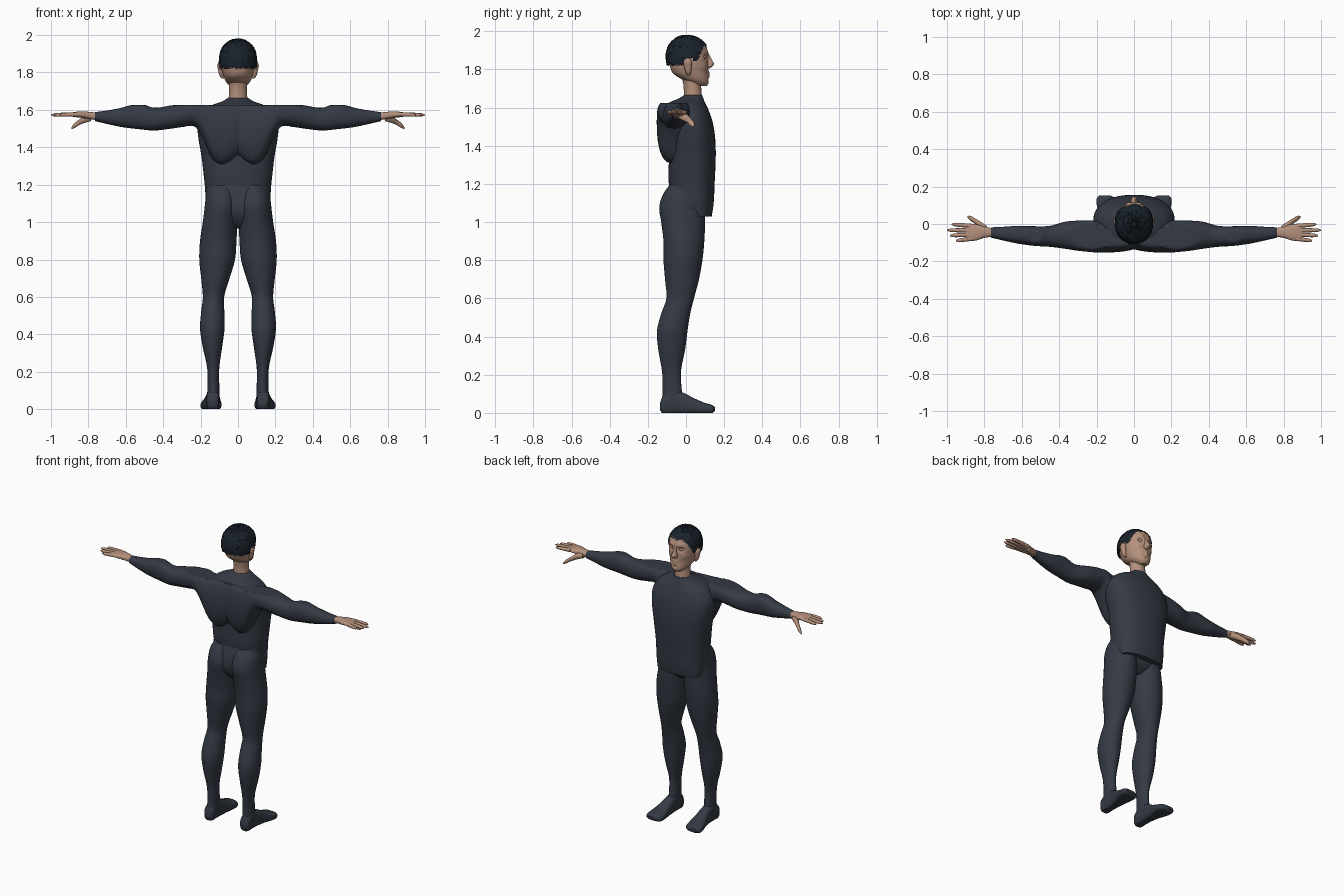
import bpy, bmesh, math, random
from mathutils import Vector
random.seed(3)


def material(name, rgb):
    m = bpy.data.materials.new(name)
    m.diffuse_color = (*rgb, 1)
    return m


SUIT = material("slate suit", (0.034, 0.042, 0.058))
SKIN = material("skin", (0.46, 0.28, 0.20))
HAIR = material("dark hair", (0.010, 0.016, 0.024))


def smooth_keys(keys, t):
    """Interpolate extents between profile keys with smooth tangents."""
    i = 0
    while i < len(keys) - 2 and t > keys[i + 1][0]:
        i += 1
    p, q = keys[i], keys[i + 1]
    o, r = keys[max(i - 1, 0)], keys[min(i + 2, len(keys) - 1)]
    h = q[0] - p[0]
    u = (t - p[0]) / h
    out = []
    for k in range(1, 5):
        m0 = (q[k] - o[k]) / (q[0] - o[0]) * h
        m1 = (r[k] - p[k]) / (r[0] - p[0]) * h
        out.append((2*u**3 - 3*u*u + 1) * p[k] + (u**3 - 2*u*u + u) * m0
                   + (3*u*u - 2*u**3) * q[k] + (u**3 - u*u) * m1)
    return out


def loft(name, mat, axis, keys, power=2.0, sides=40, steps=6, mirror=False, shape=None, drop=None):
    """Loft rounded sections along an axis. Key: position, min/max of the other two axes."""
    keys = sorted(keys)
    ts = []
    for p, q in zip(keys, keys[1:]):
        ts += [p[0] + (q[0] - p[0]) * j / steps for j in range(steps)]
    ts.append(keys[-1][0])
    bm = bmesh.new()
    rings = []
    for t in ts:
        a0, a1, b0, b1 = smooth_keys(keys, t)
        ring = []
        for s in range(sides):
            ang = 2 * math.pi * s / sides
            c, d = math.cos(ang), math.sin(ang)
            a = (a0 + a1) / 2 + (a1 - a0) / 2 * math.copysign(abs(c) ** (2 / power), c)
            b = (b0 + b1) / 2 + (b1 - b0) / 2 * math.copysign(abs(d) ** (2 / power), d)
            co = {"x": (t, a, b), "y": (a, t, b), "z": (a, b, t)}[axis]
            co = Vector(co)
            ring.append(bm.verts.new(shape(co) if shape else co))
        rings.append(ring)
    for r0, r1 in zip(rings, rings[1:]):
        for s in range(sides):
            bm.faces.new((r0[s], r0[(s + 1) % sides], r1[(s + 1) % sides], r1[s]))
    bm.faces.new(rings[0])
    bm.faces.new(rings[-1])
    bmesh.ops.recalc_face_normals(bm, faces=bm.faces)
    if drop:
        gone = [f for f in bm.faces if drop(f.calc_center_median())]
        bmesh.ops.delete(bm, geom=gone, context="FACES")
    me = bpy.data.meshes.new(name)
    bm.to_mesh(me)
    bm.free()
    ob = bpy.data.objects.new(name, me)
    bpy.context.collection.objects.link(ob)
    me.materials.append(mat)
    if mirror:
        ob.modifiers.new("mirror", "MIRROR").use_clip = False
    bpy.context.view_layer.objects.active = ob
    ob.select_set(True)
    bpy.ops.object.shade_smooth_by_angle(angle=math.radians(45))
    ob.select_set(False)
    return ob


def bump(co, x, y, z, r, push):
    """Push points near a spot along y, symmetric in x."""
    d = (Vector((abs(co.x), co.y, co.z)) - Vector((x, y, z))).length / r
    return push * max(0, 1 - d * d) ** 2


# Torso front shell with a hem that is cut low at the front
loft("torso", SUIT, "z", [
    (1.03, -.155, .155, .0, .135), (1.10, -.17, .17, -.06, .145), (1.2, -.178, .178, -.09, .15),
    (1.35, -.195, .195, -.09, .156), (1.45, -.212, .212, -.10, .152), (1.53, -.215, .215, -.11, .138),
    (1.59, -.185, .185, -.11, .117), (1.625, -.14, .14, -.09, .10), (1.645, -.085, .085, -.045, .092),
    (1.665, -.052, .052, -.01, .085)], power=2.35, sides=56)

# Upper back, shoulder and arm, flattened along the top
flat_top = lambda co: Vector((co.x, co.y, min(co.z, 1.625)))
loft("back_and_arm", SUIT, "x", [
    (0, -.135, -.02, 1.36, 1.64), (.045, -.145, -.01, 1.325, 1.645), (.09, -.15, -.005, 1.31, 1.65),
    (.14, -.153, .01, 1.345, 1.65), (.19, -.153, .018, 1.45, 1.65), (.23, -.15, .02, 1.51, 1.65),
    (.30, -.143, .018, 1.508, 1.64), (.37, -.132, .012, 1.498, 1.622), (.45, -.122, -.01, 1.49, 1.612),
    (.53, -.117, -.012, 1.497, 1.636), (.62, -.105, -.01, 1.508, 1.612), (.70, -.088, -.015, 1.525, 1.597),
    (.765, -.073, -.018, 1.54, 1.588)], power=2.2, shape=flat_top, mirror=True)

# Pelvis between the waist and the crotch
loft("pelvis", SUIT, "z", [
    (.965, -.05, .05, -.05, .045), (1.0, -.13, .13, -.09, .085), (1.06, -.175, .175, -.115, .105),
    (1.13, -.172, .172, -.108, .11), (1.2, -.165, .165, -.088, .10)], power=2.3)

# Legs with buttocks
loft("leg", SUIT, "z", [
    (1.195, .02, .14, -.085, .07), (1.15, .005, .168, -.118, .09), (1.08, .0, .178, -.14, .10),
    (1.0, .003, .188, -.13, .10), (.9, .008, .203, -.118, .096), (.8, .016, .207, -.118, .086),
    (.7, .045, .197, -.11, .068), (.6, .074, .188, -.103, .042), (.52, .073, .197, -.13, .022),
    (.43, .072, .203, -.152, .008), (.33, .085, .188, -.145, -.005), (.22, .10, .165, -.126, -.026),
    (.12, .10, .163, -.122, -.022), (.05, .10, .168, -.128, -.01)], mirror=True)

# Feet with flat soles
loft("foot", SUIT, "y", [
    (-.136, .115, .155, .015, .05), (-.122, .102, .166, -.006, .09), (-.07, .10, .168, -.008, .115),
    (-.02, .098, .17, -.008, .108), (.04, .093, .182, -.008, .078), (.10, .088, .199, -.008, .052),
    (.135, .095, .2, -.004, .042), (.152, .125, .185, .01, .03)], power=2.6,
    shape=lambda co: Vector((co.x, co.y, max(co.z, 0))), mirror=True)

# Hands
loft("palm", SKIN, "x", [
    (.755, -.068, -.022, 1.545, 1.585), (.80, -.074, -.015, 1.552, 1.59), (.84, -.087, -.002, 1.558, 1.592),
    (.88, -.091, .0, 1.563, 1.588), (.9, -.088, -.004, 1.567, 1.584)], power=2.5, mirror=True)
for name, y0, y1, tip in (("index", -.010, -.002, .975), ("middle", -.034, -.033, 1.0),
                          ("ring", -.057, -.062, .985), ("little", -.079, -.090, .952)):
    keys = []
    for u, r in ((0, .0115), (.5, .011), (.85, .009), (1, .003)):
        x, y, z = .87 + (tip - .87) * u, y0 + (y1 - y0) * u, 1.576 - .003 * u
        keys.append((x, y - r, y + r, z - r, z + r))
    loft(name + "_finger", SKIN, "x", keys, sides=14, steps=4, mirror=True)
loft("thumb", SKIN, "x", [
    (.785, -.045, -.012, 1.54, 1.575), (.82, -.03, .012, 1.53, 1.57), (.85, .0, .03, 1.518, 1.548),
    (.875, .018, .044, 1.502, 1.528), (.89, .033, .043, 1.498, 1.508)], sides=18, mirror=True)

# Neck
loft("neck", SKIN, "z", [
    (1.64, -.052, .052, -.012, .085), (1.70, -.048, .048, -.012, .08), (1.75, -.05, .05, -.02, .078),
    (1.80, -.055, .055, -.04, .07)])


# Head with eye sockets, cheeks, brow and lips
def face(co):
    if co.y > .03:
        co.y += (bump(co, .034, .10, 1.866, .027, -.016) + bump(co, .03, .11, 1.893, .022, .006)
                 + bump(co, .05, .09, 1.82, .03, .005) + bump(co, 0, .12, 1.783, .02, .007)
                 + bump(co, 0, .12, 1.764, .018, .007) + bump(co, 0, .12, 1.748, .014, -.006))
    return co


loft("head", SKIN, "z", [
    (1.712, -.022, .022, .06, .108), (1.728, -.045, .045, .02, .118), (1.75, -.064, .064, -.025, .118),
    (1.78, -.077, .077, -.068, .116), (1.82, -.087, .087, -.085, .116), (1.87, -.09, .09, -.093, .116),
    (1.91, -.086, .086, -.088, .11), (1.94, -.07, .07, -.07, .092), (1.96, -.035, .035, -.035, .045)],
    power=2.15, sides=72, steps=8, shape=face)
loft("nose", SKIN, "z", [
    (1.806, -.009, .009, .10, .124), (1.815, -.018, .018, .095, .138), (1.828, -.017, .017, .095, .147),
    (1.85, -.011, .011, .095, .136), (1.875, -.009, .009, .095, .124), (1.893, -.01, .01, .095, .115)], sides=20)
loft("eyelid", SKIN, "x", [
    (.018, .092, .100, 1.863, 1.867), (.026, .090, .107, 1.858, 1.873), (.035, .088, .107, 1.856, 1.875),
    (.045, .086, .100, 1.859, 1.872), (.052, .084, .092, 1.864, 1.868)], sides=16, steps=3, mirror=True)
loft("ear", SKIN, "z", [
    (1.768, .075, .088, .008, .02), (1.785, .078, .100, -.002, .026), (1.815, .08, .107, -.01, .03),
    (1.84, .08, .111, -.014, .03), (1.858, .082, .104, -.006, .022)], sides=18, mirror=True)


# Cropped curly hair, cut along a hairline with sideburns
def bald(c):
    jag = random.uniform(-.006, .006)
    if c.y < .015:
        line = 1.822
    elif c.y < .035:
        line = 1.862
    elif c.y < .06:
        line = 1.845
    else:
        line = 1.845 + (c.y - .06) * 2.4
    return c.z < min(line, 1.928) + jag


def curl(co):
    w = random.uniform(-.0025, .0025)
    return co + Vector((co.x, co.y, co.z - 1.86)).normalized() * w


loft("hair", HAIR, "z", [
    (1.81, -.094, .094, -.094, .108), (1.83, -.10, .10, -.102, .113), (1.87, -.101, .101, -.106, .117),
    (1.91, -.095, .095, -.099, .114), (1.94, -.08, .08, -.082, .098), (1.962, -.058, .058, -.058, .07),
    (1.975, -.034, .034, -.034, .042), (1.98, -.008, .008, -.008, .012)],
    power=2.1, sides=96, steps=8, shape=curl, drop=bald)
